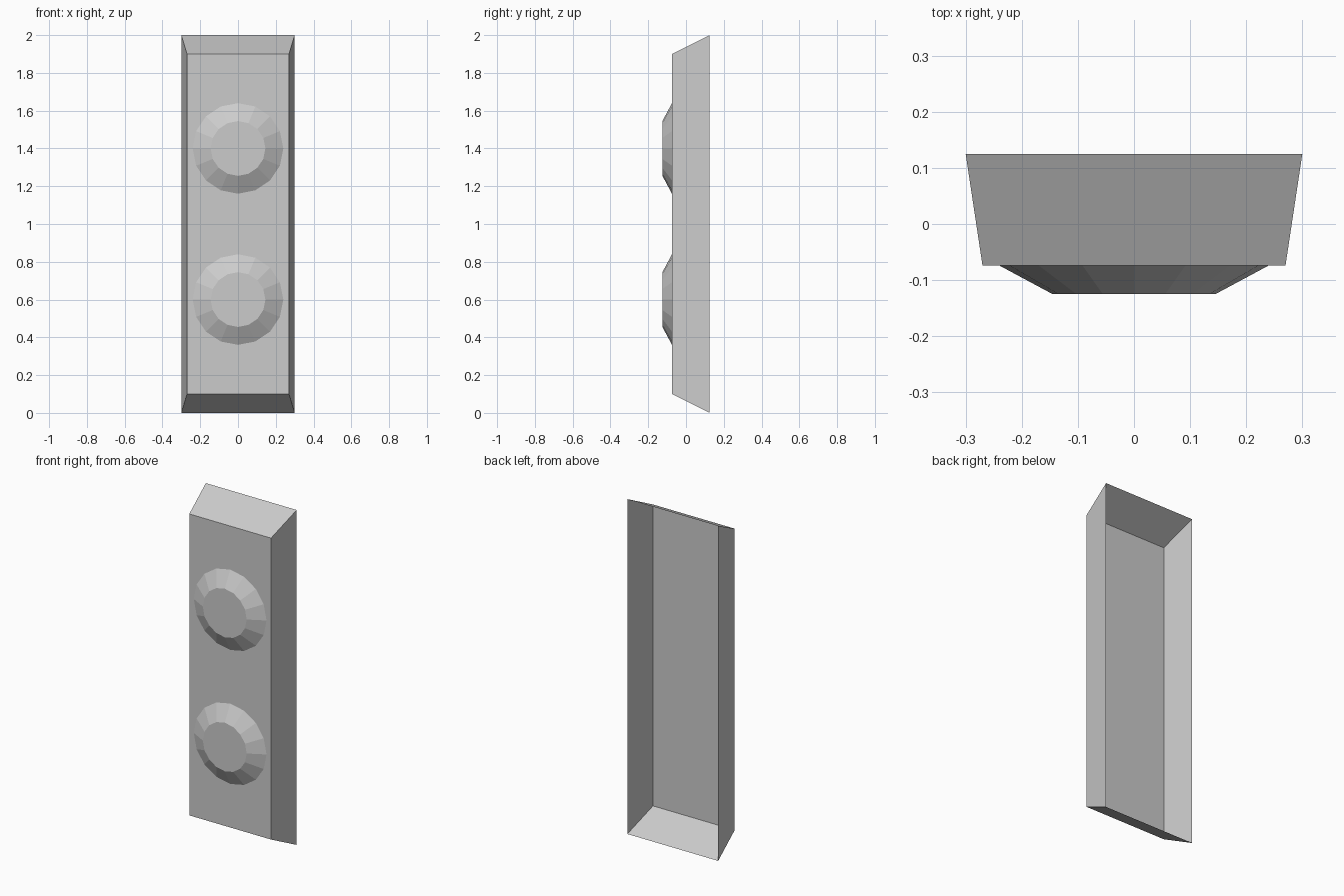
import bpy, bmesh, math

if "Cube" in bpy.data.objects:
    bpy.data.objects.remove(bpy.data.objects["Cube"])


def make_object(name, bm):
    bmesh.ops.recalc_face_normals(bm, faces=bm.faces)
    mesh = bpy.data.meshes.new(name)
    bm.to_mesh(mesh)
    bm.free()
    obj = bpy.data.objects.new(name, mesh)
    bpy.context.collection.objects.link(obj)
    return obj


def rectangle(bm, half_x, y, z0, z1):
    return [bm.verts.new(p) for p in ((-half_x, y, z0), (half_x, y, z0),
                                      (half_x, y, z1), (-half_x, y, z1))]


def circle(bm, radius, y, z, sides):
    return [bm.verts.new((radius * math.cos(a), y, z + radius * math.sin(a)))
            for a in (2 * math.pi * i / sides for i in range(sides))]


def tapered_cap(bm, front, back):
    # front face plus sloping sides, back left open
    bm.faces.new(front)
    n = len(front)
    for i in range(n):
        j = (i + 1) % n
        bm.faces.new((front[i], front[j], back[j], back[i]))


# Open-backed tapered panel
bm = bmesh.new()
tapered_cap(bm, rectangle(bm, 0.27, -0.074, 0.1, 1.9),
            rectangle(bm, 0.3, 0.125, 0, 2))
make_object("panel_shell", bm)

# Two faceted round studs on the front
for name, z in (("lower_stud", 0.6), ("upper_stud", 1.4)):
    bm = bmesh.new()
    tapered_cap(bm, circle(bm, 0.145, -0.125, z, 16),
                circle(bm, 0.24, -0.074, z, 16))
    make_object(name, bm)
